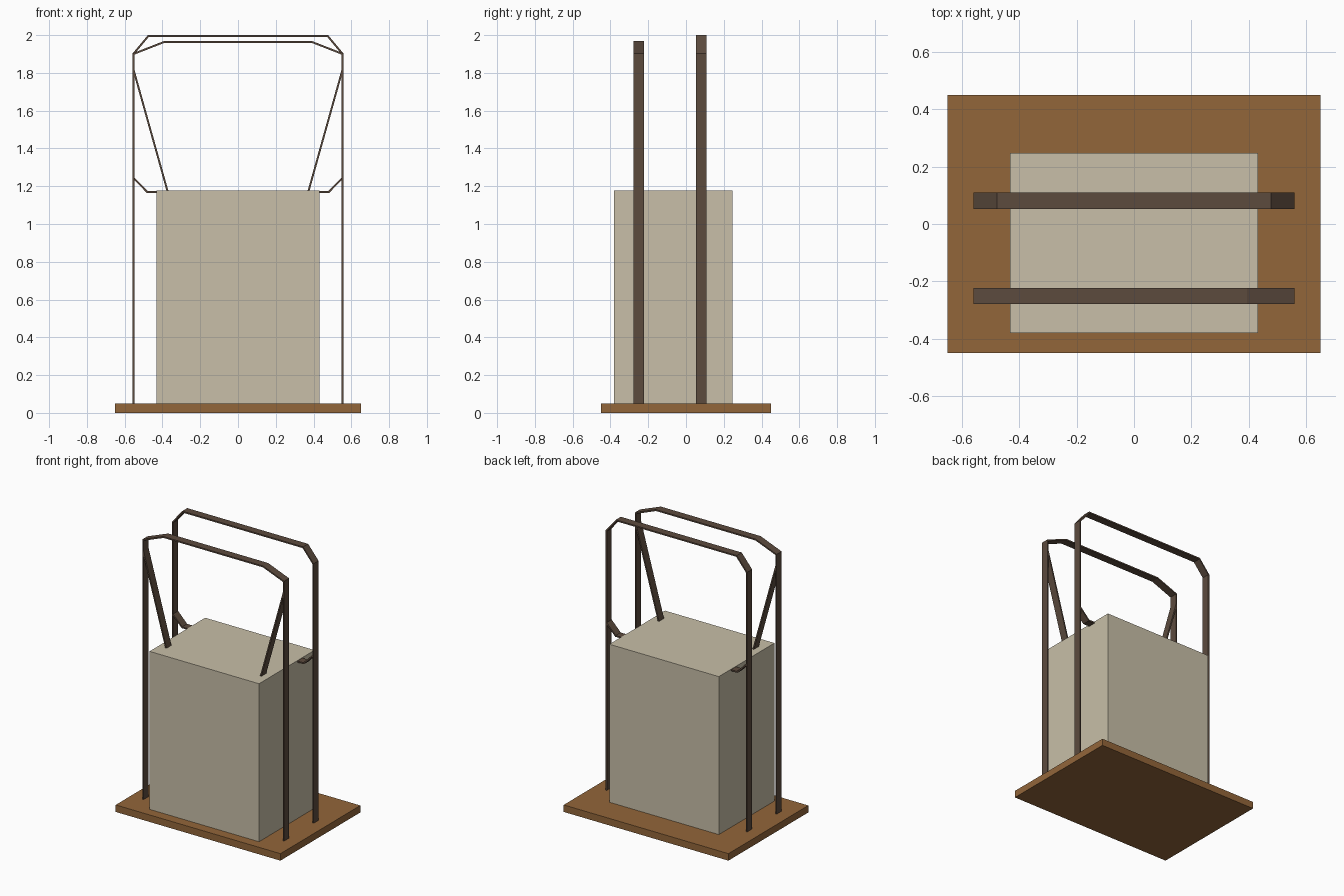
import bpy
import bmesh
from mathutils import Matrix, Vector

cube = bpy.data.objects.get("Cube")
if cube:
    bpy.data.objects.remove(cube, do_unlink=True)


def material(name, rgb):
    mat = bpy.data.materials.new(name)
    mat.use_nodes = True
    mat.diffuse_color = (*rgb, 1)
    mat.node_tree.nodes["Principled BSDF"].inputs["Base Color"].default_value = (*rgb, 1)
    return mat


wood = material("brown_wood", (0.29, 0.133, 0.042))
stone = material("beige_block", (0.578, 0.521, 0.392))
leather = material("dark_strap", (0.107, 0.07, 0.048))


def add_object(name, bm, mat):
    bmesh.ops.recalc_face_normals(bm, faces=bm.faces)
    mesh = bpy.data.meshes.new(name)
    bm.to_mesh(mesh)
    bm.free()
    mesh.materials.append(mat)
    obj = bpy.data.objects.new(name, mesh)
    bpy.context.collection.objects.link(obj)
    return obj


def box(name, low, high, mat):
    low, high = Vector(low), Vector(high)
    bm = bmesh.new()
    bmesh.ops.create_cube(bm, size=1, matrix=Matrix.Translation((low + high) / 2)
                          @ Matrix.Diagonal((*(high - low), 1)))
    return add_object(name, bm, mat)


def strap(name, path, y, thickness=0.01, width=0.056):
    """Flat band following an x-z path, given thickness by a modifier."""
    bm = bmesh.new()
    rows = [[bm.verts.new((x, y + side * width / 2, z)) for side in (-1, 1)]
            for x, z in path]
    for (a, b), (c, d) in zip(rows, rows[1:]):
        bm.faces.new((a, b, d, c))
    obj = add_object(name, bm, leather)
    solid = obj.modifiers.new("thickness", "SOLIDIFY")
    solid.thickness = thickness
    solid.offset = 0
    solid.use_even_offset = True


def mirrored(half):
    return half + [(-x, z) for x, z in reversed(half)]


FRONT_Y, BACK_Y, SIDE_X = -0.251, 0.081, 0.554

# Base board and block
box("base_board", (-0.65, -0.45, 0), (0.65, 0.45, 0.05), wood)
box("block", (-0.432, -0.38, 0.05), (0.432, 0.247, 1.177), stone)

# Two tall hoops
strap("front_hoop", mirrored([(SIDE_X, 0.05), (SIDE_X, 1.9), (0.393, 1.963)]), FRONT_Y)
strap("back_hoop", mirrored([(SIDE_X, 0.05), (SIDE_X, 1.9), (0.475, 1.995)]), BACK_Y)

# Braces from the hoops to the block
for side, label in ((1, "left"), (-1, "right")):
    strap(label + "_front_brace", [(side * SIDE_X, 1.82), (side * 0.372, 1.17)], FRONT_Y)
    strap(label + "_back_bracket",
          [(side * SIDE_X, 1.245), (side * 0.48, 1.169), (side * 0.42, 1.169)], BACK_Y)
